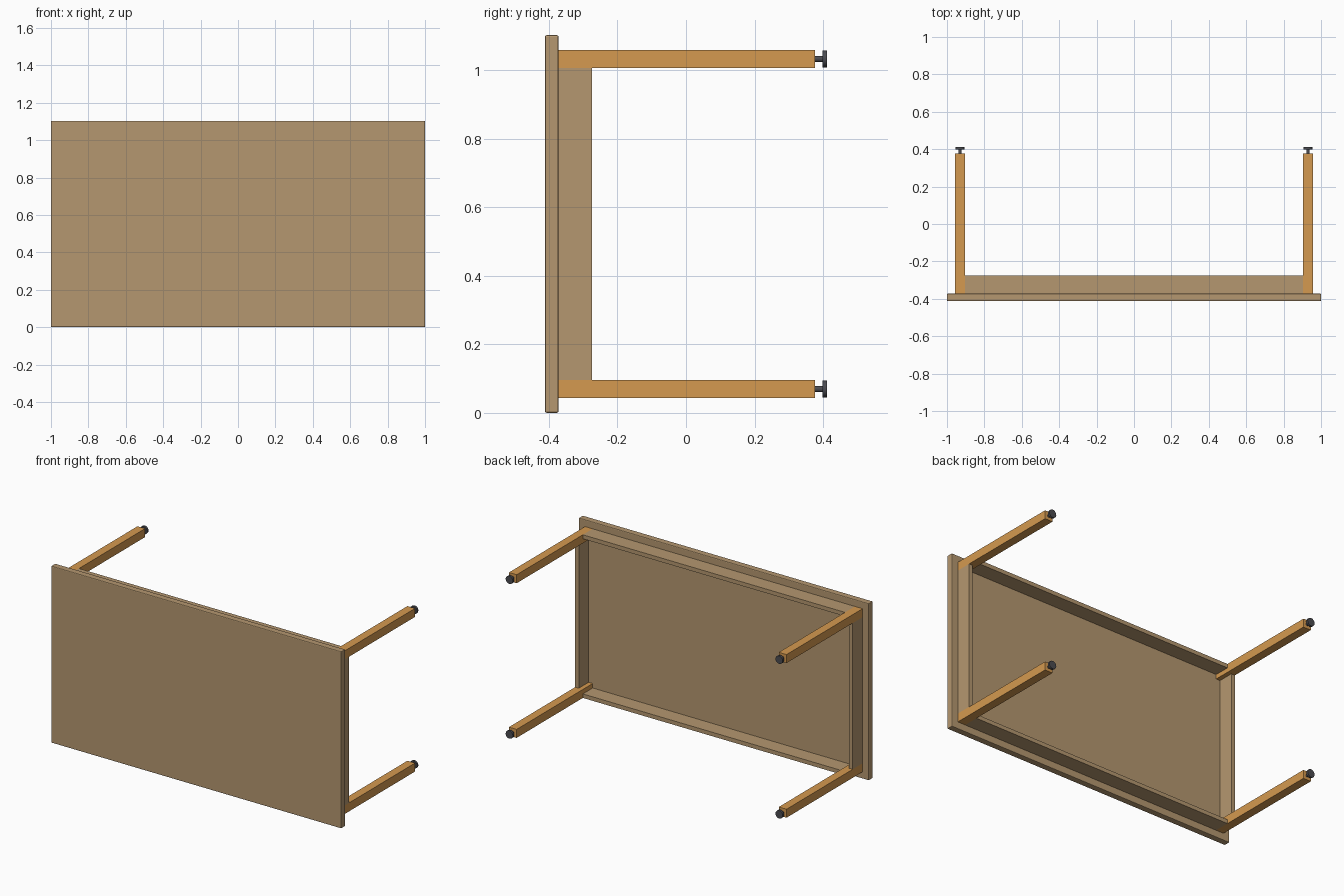
import bpy, math

if "Cube" in bpy.data.objects:
    bpy.data.objects.remove(bpy.data.objects["Cube"])

W, H = 2.0, 1.103            # tabletop width and height (table lies on its side)
Y0, Y1 = -0.412, -0.372      # tabletop front / underside
MARGIN, LEG = 0.043, 0.053   # leg inset and leg thickness
LEG_END, APRON_END, APRON_T = 0.377, -0.275, 0.025
CZ = H / 2


def material(name, color):
    m = bpy.data.materials.new(name)
    m.diffuse_color = (*color, 1)
    m.use_nodes = True
    m.node_tree.nodes["Principled BSDF"].inputs["Base Color"].default_value = m.diffuse_color
    return m


top_wood = material("light_wood", (0.46, 0.31, 0.16))
leg_wood = material("orange_wood", (0.66, 0.32, 0.08))
metal = material("dark_metal", (0.07, 0.07, 0.08))


def box(name, lo, hi, mat):
    mid = [(a + b) / 2 for a, b in zip(lo, hi)]
    bpy.ops.mesh.primitive_cube_add(size=1, location=mid)
    o = bpy.context.object
    o.name = name
    o.scale = [b - a for a, b in zip(lo, hi)]
    bpy.ops.object.transform_apply(location=False, rotation=False, scale=True)
    o.data.materials.append(mat)
    return o


def rod(name, x, z, y0, y1, r):
    bpy.ops.mesh.primitive_cylinder_add(
        vertices=16, radius=r, depth=y1 - y0,
        location=(x, (y0 + y1) / 2, z), rotation=(math.pi / 2, 0, 0))
    o = bpy.context.object
    o.name = name
    o.data.materials.append(metal)
    bpy.ops.object.shade_smooth_by_angle()
    return o


# Tabletop with softened edges
top = box("tabletop", (-W / 2, Y0, 0), (W / 2, Y1, H), top_wood)
bev = top.modifiers.new("soft_edges", "BEVEL")
bev.width, bev.segments = 0.005, 2

ox, oz = W / 2 - MARGIN, CZ - MARGIN     # outer faces of the leg frame
ix, iz = ox - LEG, oz - LEG              # inner faces of the legs

for s, side in ((-1, "left"), (1, "right")):
    # Short apron between the legs
    xs = sorted((s * ox, s * (ox - APRON_T)))
    box(f"{side}_apron", (xs[0], Y1, CZ - iz), (xs[1], APRON_END, CZ + iz), top_wood)
    for t, level in ((-1, "lower"), (1, "upper")):
        # Leg with its adjustable foot
        xl = sorted((s * ix, s * ox))
        zl = sorted((CZ + t * iz, CZ + t * oz))
        box(f"{level}_{side}_leg", (xl[0], Y1, zl[0]), (xl[1], LEG_END, zl[1]), leg_wood)
        cx, cz = sum(xl) / 2, sum(zl) / 2
        rod(f"{level}_{side}_foot_stem", cx, cz, LEG_END - 0.01, 0.4, 0.009)
        rod(f"{level}_{side}_foot_pad", cx, cz, 0.399, 0.412, 0.025)

# Long aprons
for t, level in ((-1, "lower"), (1, "upper")):
    zs = sorted((CZ + t * oz, CZ + t * (oz - APRON_T)))
    box(f"{level}_apron", (-ix, Y1, zs[0]), (ix, APRON_END, zs[1]), top_wood)
